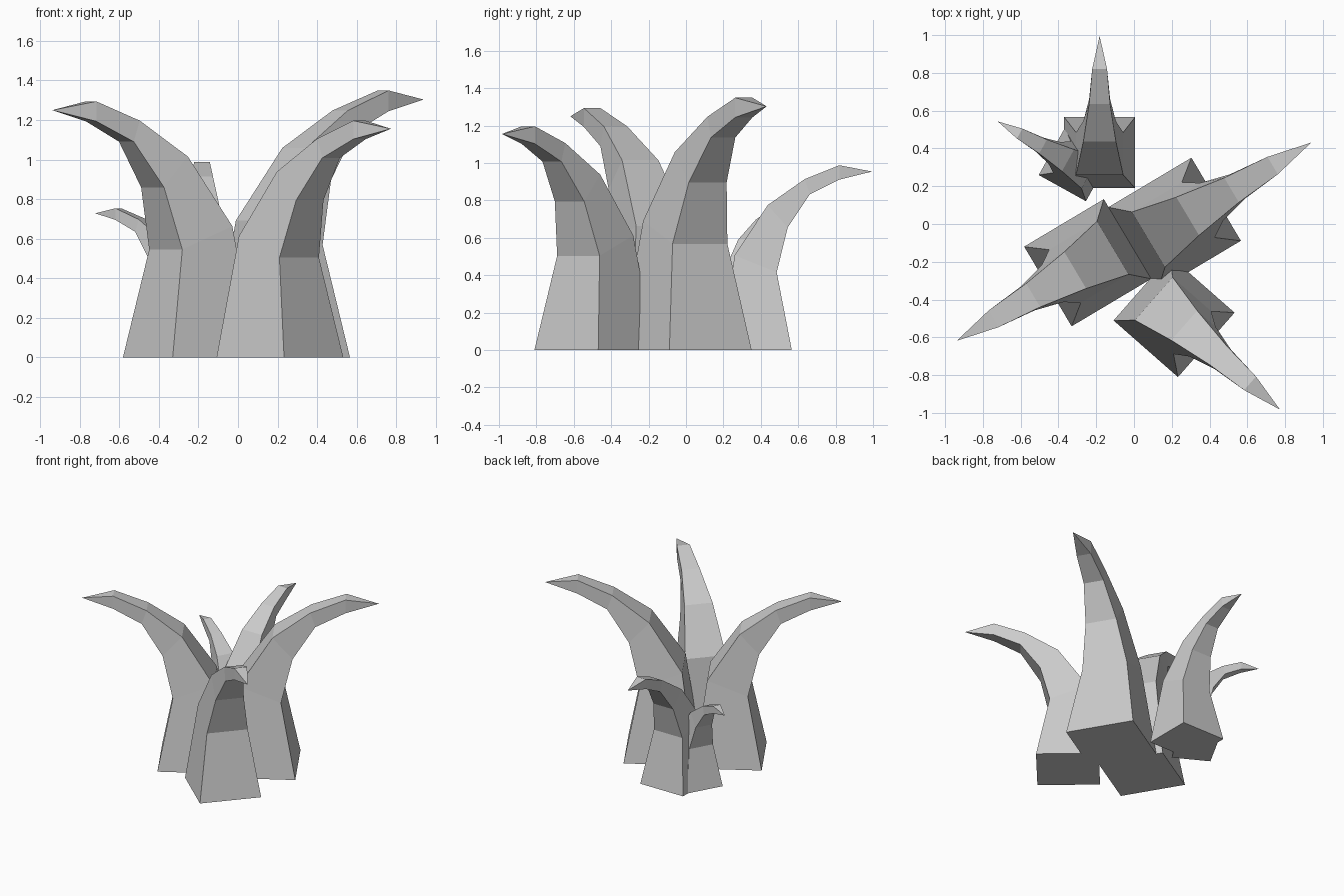
import bpy, bmesh, math
from mathutils import Matrix

if "Cube" in bpy.data.objects:
    bpy.data.objects.remove(bpy.data.objects["Cube"])

# Leaf sections per unit base width: outer (reach, z), inner (reach, z), half width
SECTIONS = [
    ((0.50, 0.00), (-0.50, 0.00), 0.50),
    ((0.285, 1.11), (-0.315, 1.35), 0.333),
    ((0.443, 1.75), (0.157, 2.067), 0.23),
    ((0.757, 2.22), (0.685, 2.437), 0.148),
    ((1.18, 2.43), (1.18, 2.635), 0.105),
]
TIP = (1.645, 0, 2.545)


def leaf(name, x, y, size, angle):
    """Four-sided curling blade with a square foot and a pointed tip."""
    bm = bmesh.new()
    rings = []
    for (ao, zo), (ai, zi), w in SECTIONS:
        pts = [(ao, -w, zo), (ao, w, zo), (ai, w, zi), (ai, -w, zi)]
        rings.append([bm.verts.new(p) for p in pts])
    tip = bm.verts.new(TIP)
    bm.faces.new(rings[0][::-1])
    for lo, hi in zip(rings, rings[1:]):
        for i in range(4):
            j = (i + 1) % 4
            bm.faces.new((lo[i], lo[j], hi[j], hi[i]))
    for i in range(4):
        bm.faces.new((rings[-1][i], rings[-1][(i + 1) % 4], tip))
    bmesh.ops.recalc_face_normals(bm, faces=bm.faces)
    bm.transform(Matrix.Translation((x, y, 0))
                 @ Matrix.Rotation(math.radians(angle), 4, 'Z')
                 @ Matrix.Scale(size, 4))
    mesh = bpy.data.meshes.new(name)
    bm.to_mesh(mesh)
    bm.free()
    bpy.context.collection.objects.link(bpy.data.objects.new(name, mesh))


# Clump of five leaves fanning outward
leaf("leaf_right_back", 0.215, 0.0, 0.512, 30.8)
leaf("leaf_left_front", -0.245, -0.205, 0.491, 210.8)
leaf("leaf_right_front", 0.212, -0.49, 0.454, -41.3)
leaf("leaf_back", -0.182, 0.378, 0.375, 90)
leaf("leaf_small_left", -0.31, 0.315, 0.286, 151)
